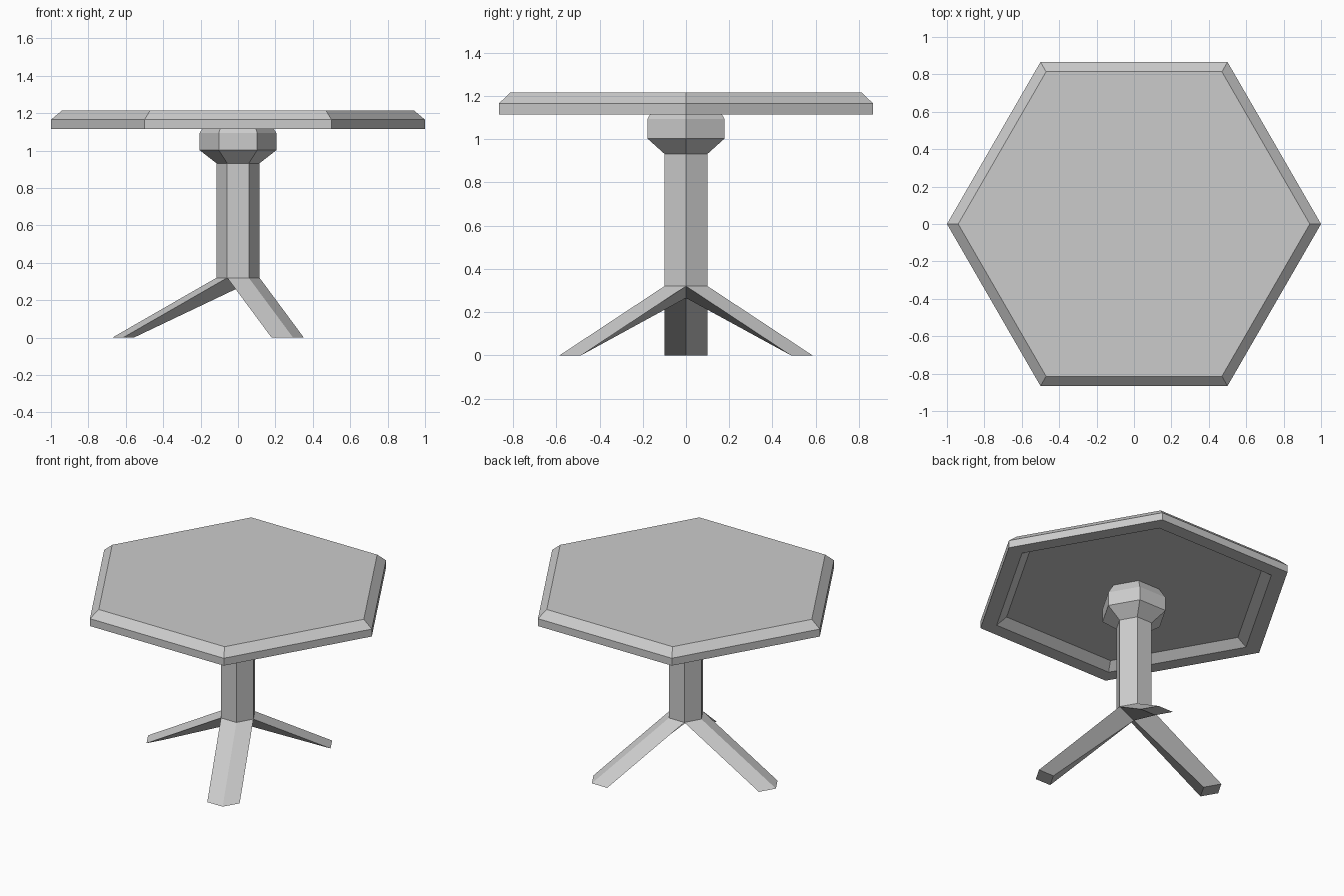
import bpy
import bmesh
from math import cos, sin, radians

if "Cube" in bpy.data.objects:
    bpy.data.objects.remove(bpy.data.objects["Cube"])

SIDES = 6
COLUMN_R = 0.115
LEG_TOP = 0.32


def corner(radius, degrees, z, shift=(0, 0)):
    a = radians(degrees)
    return (radius * cos(a) + shift[0], radius * sin(a) + shift[1], z)


def finish(name, bm):
    bmesh.ops.recalc_face_normals(bm, faces=bm.faces)
    mesh = bpy.data.meshes.new(name)
    bm.to_mesh(mesh)
    bm.free()
    obj = bpy.data.objects.new(name, mesh)
    bpy.context.collection.objects.link(obj)
    return obj


def hex_lathe(name, profile, cap_start=True):
    """Stack hexagonal rings given as (radius, z) and cap the ends."""
    bm = bmesh.new()
    rings = [[bm.verts.new(corner(r, 360 / SIDES * i, z)) for i in range(SIDES)]
             for r, z in profile]
    for a, b in zip(rings, rings[1:]):
        for i in range(SIDES):
            j = (i + 1) % SIDES
            bm.faces.new((a[i], a[j], b[j], b[i]))
    if cap_start:
        bm.faces.new(rings[0][::-1])
    bm.faces.new(rings[-1])
    return finish(name, bm)


# Tabletop: recessed underside, flat rim, chamfered upper edge
hex_lathe("tabletop", [(0.83, 1.16), (0.895, 1.115), (1.0, 1.115),
                       (1.0, 1.165), (0.94, 1.215)])

# Column with a flared head reaching into the recess
hex_lathe("column", [(COLUMN_R, LEG_TOP), (COLUMN_R, 0.932), (0.205, 1.002),
                     (0.205, 1.094), (0.165, 1.16)], cap_start=False)


# Legs: each takes one rhombic third of the column and slants it to the floor
def make_leg(name, angle, shift):
    bm = bmesh.new()
    spokes = [(0, angle), (COLUMN_R, angle - 60), (COLUMN_R, angle), (COLUMN_R, angle + 60)]
    heights = [0.265, LEG_TOP, LEG_TOP, LEG_TOP]
    top = [bm.verts.new(corner(r, a, z)) for (r, a), z in zip(spokes, heights)]
    foot = [bm.verts.new(corner(r, a, 0, shift)) for r, a in spokes]
    for i in range(4):
        j = (i + 1) % 4
        bm.faces.new((top[i], top[j], foot[j], foot[i]))
    bm.faces.new(foot)
    return finish(name, bm)


make_leg("left_leg", 180, (-0.557, 0))
make_leg("front_right_leg", -60, (0.237, -0.485))
make_leg("back_right_leg", 60, (0.237, 0.485))
